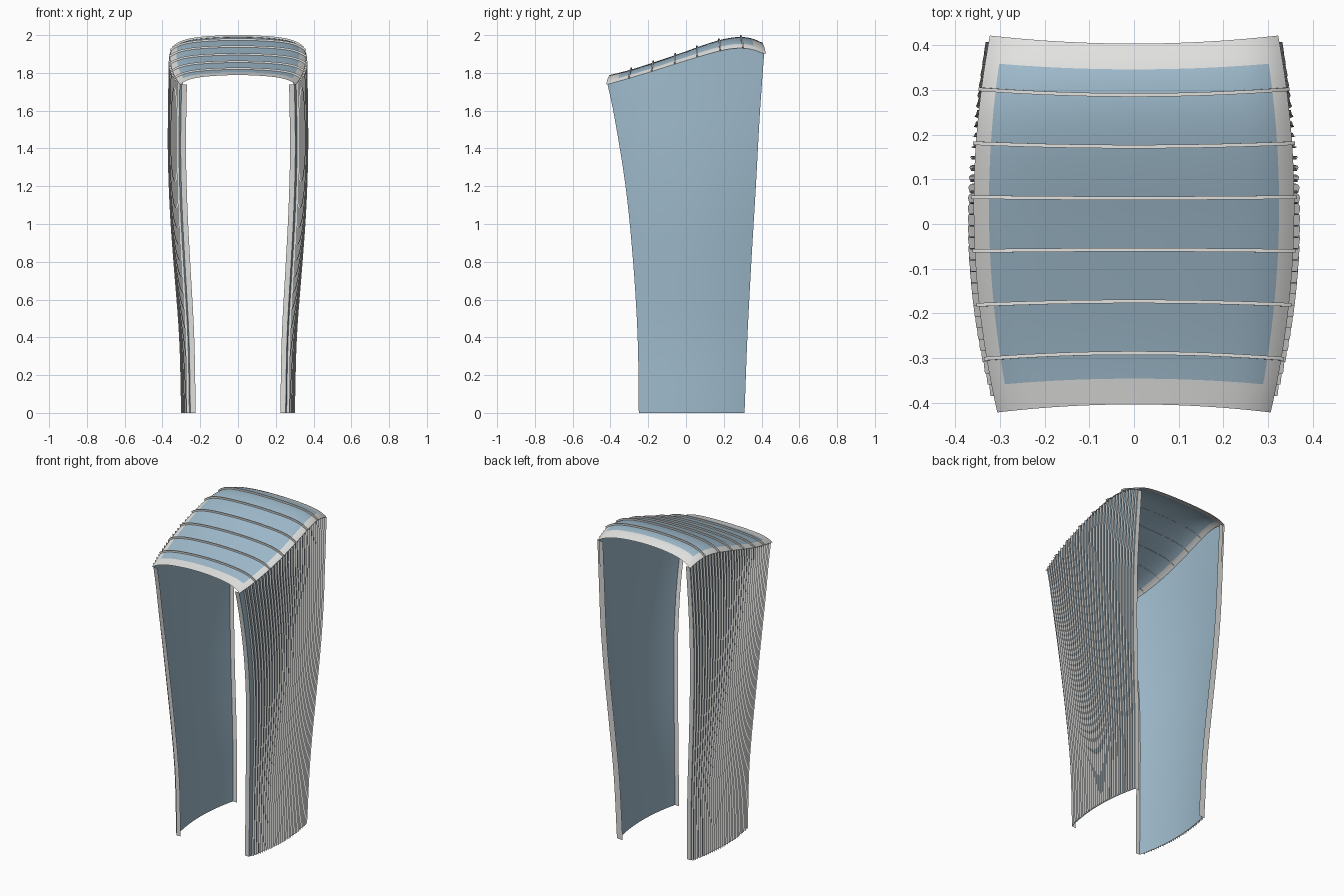
import bpy, bmesh, math
from mathutils import Vector

if "Cube" in bpy.data.objects:
    bpy.data.objects.remove(bpy.data.objects["Cube"])


def material(name, rgb):
    m = bpy.data.materials.new(name)
    m.diffuse_color = (*rgb, 1)
    m.use_nodes = True
    m.node_tree.nodes["Principled BSDF"].inputs["Base Color"].default_value = m.diffuse_color
    return m


WHITE = material("white_frame", (0.76, 0.76, 0.75))
GLASS = material("blue_glass", (0.35, 0.50, 0.61))


def curve(points):
    """Smooth function through (input, value) points."""
    n = len(points)

    def slope(i):
        a, b = points[max(i - 1, 0)], points[min(i + 1, n - 1)]
        return (b[1] - a[1]) / (b[0] - a[0])

    def f(q):
        q = min(max(q, points[0][0]), points[-1][0])
        i = next(k for k in range(n - 1) if q <= points[k + 1][0])
        (x0, y0), (x1, y1) = points[i], points[i + 1]
        h = x1 - x0
        t = (q - x0) / h
        return ((2*t**3 - 3*t**2 + 1) * y0 + (t**3 - 2*t**2 + t) * h * slope(i)
                + (3*t**2 - 2*t**3) * y1 + (t**3 - t**2) * h * slope(i + 1))
    return f


def finish(bm, name):
    bmesh.ops.recalc_face_normals(bm, faces=bm.faces)
    me = bpy.data.meshes.new(name)
    bm.to_mesh(me)
    bm.free()
    me.materials.append(WHITE)
    me.materials.append(GLASS)
    ob = bpy.data.objects.new(name, me)
    bpy.context.collection.objects.link(ob)
    me.polygons.foreach_set("use_smooth", [True] * len(me.polygons))
    me.set_sharp_from_angle(angle=math.radians(35))
    return ob


def add_sheet(bm, us, vs, point, is_glass):
    """Thin curved sheet over a grid of parameters."""
    g = [[bm.verts.new(point(u, v)) for v in vs] for u in us]
    for i in range(len(us) - 1):
        for j in range(len(vs) - 1):
            f = bm.faces.new((g[i][j], g[i+1][j], g[i+1][j+1], g[i][j+1]))
            f.material_index = int(is_glass((us[i] + us[i+1]) / 2,
                                            (vs[j] + vs[j+1]) / 2))


def span(a, b, n):
    return [a + (b - a) * i / n for i in range(n + 1)]


# Roof profiles along y, and wall profiles along z
eave = curve([(-.425, 1.737), (-.3, 1.772), (-.2, 1.802), (0, 1.865), (.1, 1.895),
              (.2, 1.921), (.28, 1.931), (.35, 1.924), (.425, 1.898)])
ridge = curve([(-.425, 1.783), (-.3, 1.815), (-.2, 1.846), (0, 1.914), (.1, 1.95),
               (.2, 1.979), (.28, 1.99), (.35, 1.982), (.425, 1.95)])
front_y = curve([(0, -.25), (.4, -.256), (.8, -.28), (1.2, -.32), (1.6, -.385), (1.75, -.418)])
back_y = curve([(0, .31), (.4, .325), (.8, .346), (1.2, .37), (1.6, .392), (1.92, .415)])
belly_x = curve([(0, .287), (.4, .298), (.8, .328), (1, .343), (1.2, .353),
                 (1.4, .358), (1.6, .357), (1.9, .352)])
edge_x = curve([(0, .252), (.4, .262), (.8, .286), (1, .298), (1.2, .307),
                (1.4, .312), (1.6, .311), (1.9, .306)])


# Curved side walls: t runs front to back, s runs bottom to top
def wall(t, s, out=0.0):
    top = eave(-.418 + .833 * (t + 1) / 2)
    z = s * top
    y = front_y(z) + (back_y(z) - front_y(z)) * (t + 1) / 2
    e = edge_x(z) + .006 * t * z
    x = belly_x(z) - (belly_x(z) - e) * t * t
    return Vector((x + out, y, z))


FINS = 32
HEIGHT = span(0, 1, 24)
for label, sx in (("right", 1), ("left", -1)):
    mirror = Vector((sx, 1, 1))

    # Glass sheet
    bm = bmesh.new()
    add_sheet(bm, span(-1, 1, 32), HEIGHT,
              lambda t, s: wall(t, s) * mirror, lambda t, s: True)
    finish(bm, label + "_wall")

    # White returns turned inward along the front and back edges
    bm = bmesh.new()
    for t in (-1, 1):
        add_sheet(bm, [-.028, 0], HEIGHT,
                  lambda d, s: wall(t, s, d) * mirror, lambda d, s: False)
    finish(bm, label + "_edge_frames")

    # Upright blade fins fanning out over the wall
    bm = bmesh.new()
    for t in span(-.92, .985, FINS - 1):
        add_sheet(bm, [0, .014], HEIGHT,
                  lambda d, s: wall(t, s, d) * mirror, lambda d, s: False)
    finish(bm, label + "_fins")


# Arched roof with steep shoulders: u runs across, v runs front to back
def roof(u, v):
    y = v * (.404 + .018 * u * u)
    x = u * (.359 - .048 * ((y - .04) / .44) ** 2)
    fall = .45 * u * u + .55 * abs(u) ** 8
    return Vector((x, y, ridge(y) - (ridge(y) - eave(y)) * fall))


GU, GV = .905, .857
bm = bmesh.new()
add_sheet(bm, span(-1, -GU, 4) + span(-GU, GU, 28)[1:] + span(GU, 1, 4)[1:],
          span(-1, -GV, 3) + span(-GV, GV, 28)[1:] + span(GV, 1, 3)[1:],
          roof, lambda u, v: abs(u) < GU and abs(v) < GV)
finish(bm, "roof")

# Roof ribs: box strips standing square to the arch
bm = bmesh.new()
across = [math.sin(a) for a in span(-math.pi / 2, math.pi / 2, 32)]
for v in span(-.715, .715, 5):
    rings = []
    for u in across:
        c = roof(u, v)
        d = roof(min(u + .01, 1), v) - roof(max(u - .01, -1), v)
        up = Vector((-d.z, 0, d.x)).normalized() * .01
        side = Vector((0, .004, 0))
        rings.append([bm.verts.new(p) for p in
                      (c - side, c + side, c + side + up, c - side + up)])
    for p, q in zip(rings, rings[1:]):
        for k in range(4):
            bm.faces.new((p[k], p[(k+1) % 4], q[(k+1) % 4], q[k]))
    bm.faces.new(rings[0])
    bm.faces.new(rings[-1])
finish(bm, "roof_ribs")
